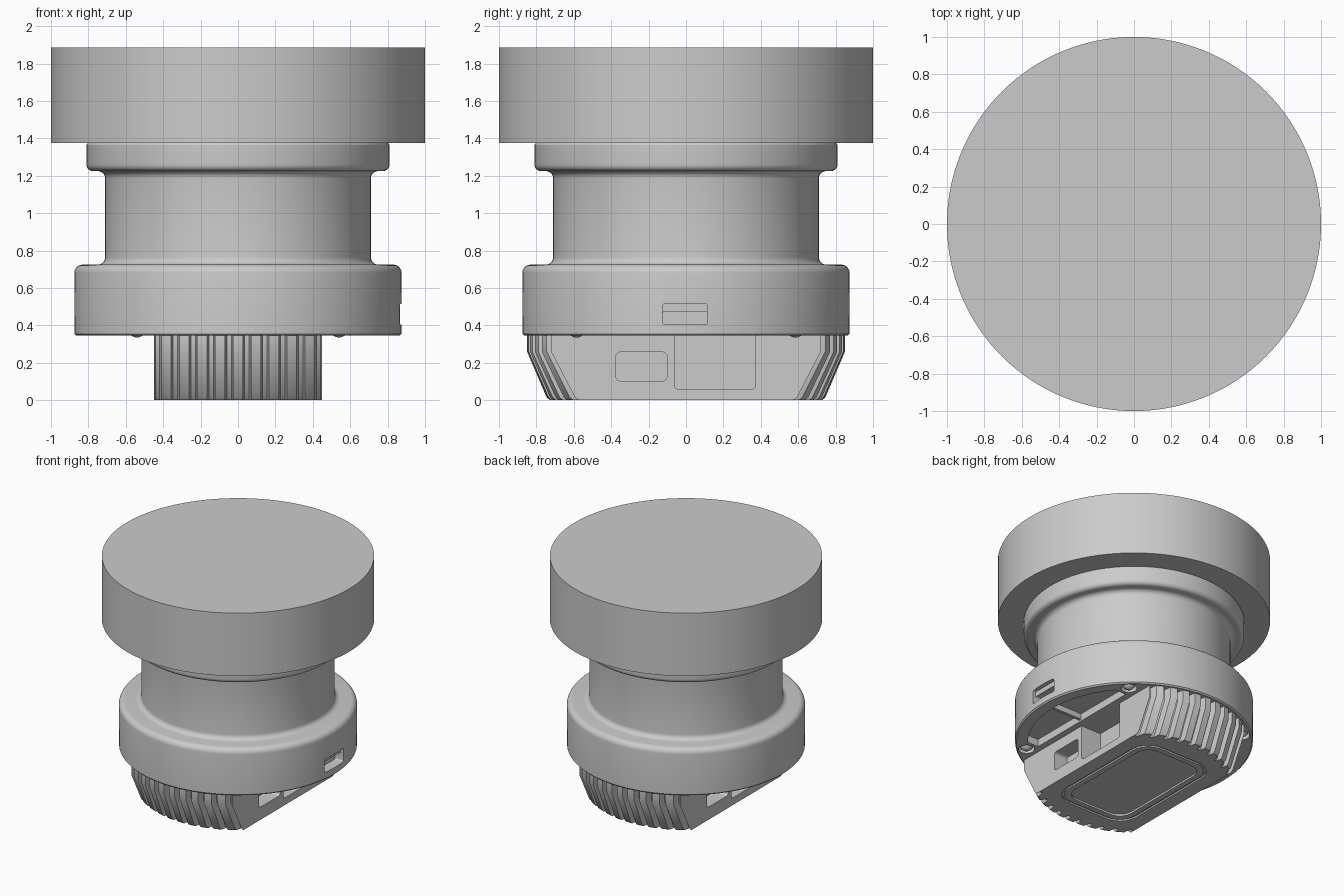
import bpy
import bmesh
import math

cube = bpy.data.objects.get("Cube")
if cube:
    bpy.data.objects.remove(cube, do_unlink=True)

grey = bpy.data.materials.new("plain grey")
grey.use_nodes = True
grey.diffuse_color = (0.6, 0.6, 0.6, 1)
grey.node_tree.nodes["Principled BSDF"].inputs["Base Color"].default_value = (0.6, 0.6, 0.6, 1)


def loft(name, rings):
    """Skin a stack of equal-length closed rings and cap both ends."""
    bm = bmesh.new()
    loops = [[bm.verts.new(p) for p in ring] for ring in rings]
    n = len(loops[0])
    for low, high in zip(loops, loops[1:]):
        for i in range(n):
            j = (i + 1) % n
            bm.faces.new((low[i], low[j], high[j], high[i]))
    bm.faces.new(loops[0][::-1])
    bm.faces.new(loops[-1])
    bmesh.ops.recalc_face_normals(bm, faces=bm.faces)
    mesh = bpy.data.meshes.new(name)
    bm.to_mesh(mesh)
    bm.free()
    mesh.materials.append(grey)
    obj = bpy.data.objects.new(name, mesh)
    bpy.context.collection.objects.link(obj)
    return obj


def arc(cx, cy, r, start, end, steps=6):
    angles = [math.radians(start + (end - start) * i / steps) for i in range(steps + 1)]
    return [(cx + r * math.cos(a), cy + r * math.sin(a)) for a in angles]


def revolve(name, profile, segments=128, centre=(0, 0)):
    return loft(name, [[(x, y, z) for x, y in arc(*centre, r, 0, 360, segments)[:-1]]
                       for r, z in profile])


def rounded_rect(cx, cy, hx, hy, r):
    pts = []
    for k, (sx, sy) in enumerate([(1, 1), (-1, 1), (-1, -1), (1, -1)]):
        pts += arc(cx + sx * (hx - r), cy + sy * (hy - r), r, 90 * k, 90 * k + 90)
    return pts


def prism_z(name, outline, z0, z1):
    return loft(name, [[(x, y, z) for x, y in outline] for z in (z0, z1)])


def prism_x(name, outline, x0, x1):
    return loft(name, [[(x, y, z) for y, z in outline] for x in (x0, x1)])


def cut(target, cutter, both_sides=False):
    """Subtract a cutter, optionally again after half a turn about z."""
    for turn in ((0, math.pi) if both_sides else (0,)):
        cutter.rotation_euler.z = turn
        bpy.context.view_layer.update()
        mod = target.modifiers.new("cut", "BOOLEAN")
        mod.operation, mod.solver, mod.object = "DIFFERENCE", "EXACT", cutter
        bpy.context.view_layer.objects.active = target
        bpy.ops.object.modifier_apply(modifier=mod.name)
    bpy.data.objects.remove(cutter, do_unlink=True)


# Large plain disc on top
head = revolve("head_disc", [(1, 1.375), (1, 1.885)])

# Turned body: base flange, filleted neck, upper collar
profile = [(0.863, 0.345), (0.873, 0.355)]
profile += arc(0.83, 0.68, 0.045, 0, 90)
profile += arc(0.75, 0.765, 0.04, 270, 180)
profile += arc(0.75, 1.185, 0.04, 180, 90)
profile += arc(0.775, 1.26, 0.035, 270, 360)
profile += [(0.81, 1.365), (0.80, 1.38)]
body = revolve("body", profile)

# Port in the left side of the flange, with a shallow upper step
cut(body, prism_x("port_cutter", rounded_rect(-0.005, 0.44, 0.12, 0.035, 0.012), 0.79, 1))
cut(body, prism_x("port_step_cutter", rounded_rect(-0.005, 0.46, 0.12, 0.055, 0.012), 0.84, 1))

# Crescent recesses under the flange, each split by a rib
half = math.degrees(math.asin(0.5 / 0.78))
crescent = arc(0, 0, 0.78, -half, half, 16) + [(0.5, 0.5), (0.5, -0.5)]
cut(body, prism_z("recess_cutter", crescent, 0.3, 0.405), True)
for side in (1, -1):
    prism_z("recess_rib", rounded_rect(side * 0.63, -side * 0.02, 0.14, 0.012, 0.004), 0.36, 0.41)

# Four sunk round-headed screws
for sx in (1, -1):
    for sy in (1, -1):
        spot = (sx * 0.54, sy * 0.585)
        cut(body, revolve("hole_cutter", [(0.06, 0.3), (0.06, 0.385)], 24, spot))
        dome = [(max(r, 0.004), 0.385 - h) for r, h in arc(0, 0, 0.05, 0, 90)]
        revolve("screw", dome, 24, spot)

# Finned block: slice of a tapered disc with grooved ends
pitch, depth = 0.096, 0.05
ridge = [(-0.048, depth), (-0.036, depth), (-0.026, 0), (0, 0), (0.026, 0), (0.036, depth)]
fins = [(-0.45, 0), (-0.44, depth)]
fins += [(k * pitch + dx, d) for k in range(-4, 5) for dx, d in ridge]
fins += [(0.432, depth), (0.44, depth), (0.45, 0)]


def block_ring(r, z):
    edge = [(x, math.sqrt(r * r - x * x) - d) for x, d in fins]
    return [(x, -y, z) for x, y in edge] + [(x, y, z) for x, y in reversed(edge)]


block = loft("finned_block", [block_ring(r, z) for r, z in
                              [(0.728, 0), (0.745, 0.015), (0.85, 0.26), (0.85, 0.345)]])

# Openings in both flat sides
cut(block, prism_x("small_opening_cutter",
                   rounded_rect(-0.238, 0.18, 0.137, 0.077, 0.025), 0.33, 0.6), True)
cut(block, prism_x("large_opening_cutter",
                   rounded_rect(0.155, 0.215, 0.217, 0.157, 0.025), 0.27, 0.6), True)

# Underside: thin border groove and sunk foot panel
groove = prism_z("groove_cutter", rounded_rect(0, 0, 0.335, 0.53, 0.16), -0.05, 0.012)
cut(groove, prism_z("groove_core", rounded_rect(0, 0, 0.315, 0.51, 0.14), -0.1, 0.1))
cut(block, groove)
cut(block, prism_z("panel_cutter", rounded_rect(0, 0, 0.27, 0.465, 0.11), -0.05, 0.015))

# Smooth curved surfaces, keep edges sharp
bpy.ops.object.select_all(action="DESELECT")
for obj in bpy.context.collection.objects:
    if obj.type == "MESH":
        obj.select_set(True)
        bpy.context.view_layer.objects.active = obj
bpy.ops.object.shade_smooth_by_angle(angle=math.radians(30))
